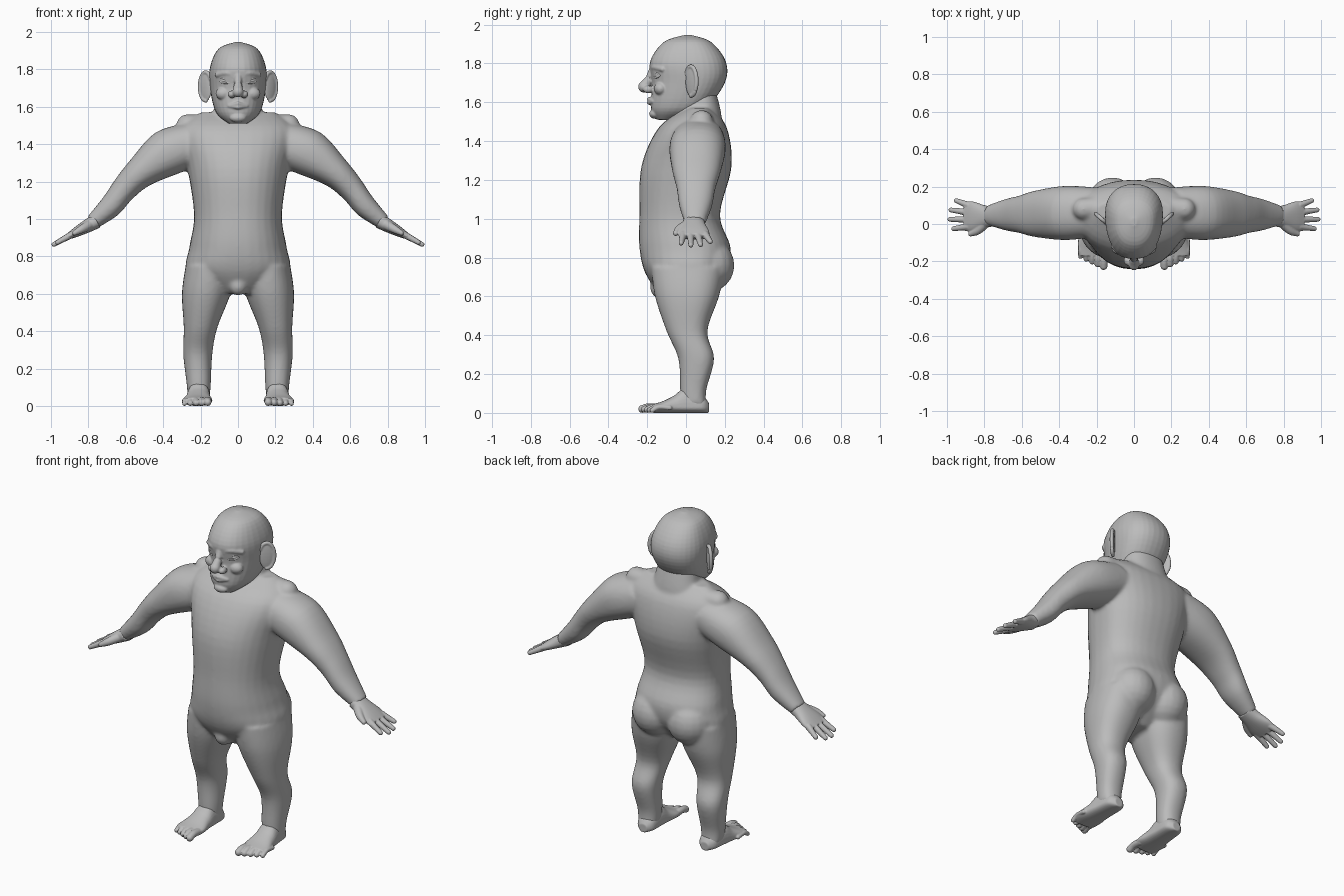
import bpy, bmesh, math
from mathutils import Matrix, Vector

if "Cube" in bpy.data.objects:
    bpy.data.objects.remove(bpy.data.objects["Cube"])

GREY = (.5, .5, .5, 1)
skin = bpy.data.materials.new("grey_skin")
skin.use_nodes = True
skin.diffuse_color = GREY
skin.node_tree.nodes["Principled BSDF"].inputs["Base Color"].default_value = GREY
X, Y, Z = Matrix.Identity(3)
SIDES = (-1, 1)


def spline(rows, steps=5):
    """Smoothly resample rows of numbers."""
    result = []
    last = len(rows) - 1
    for i in range(last):
        corners = list(zip(rows[max(i - 1, 0)], rows[i], rows[i + 1], rows[min(i + 2, last)]))
        for k in range(steps):
            t = k / steps
            result.append([b + t * ((c - a) + t * (2 * a - 5 * b + 4 * c - d
                           + t * (3 * b - a - 3 * c + d))) / 2 for a, b, c, d in corners])
    return result + [list(rows[last])]


def turns(count):
    """Cosine and sine of evenly spaced angles."""
    angles = [math.tau * k / count for k in range(count)]
    return [(math.cos(angle), math.sin(angle)) for angle in angles]


def bridge(bm, rings):
    """Join rings of points into a closed skin."""
    rings = [[bm.verts.new(point) for point in ring] for ring in rings]
    for lower, upper in zip(rings, rings[1:]):
        for k in range(len(lower)):
            bm.faces.new((lower[k - 1], lower[k], upper[k], upper[k - 1]))
    bm.faces.new(rings[0])
    bm.faces.new(rings[-1])


def squarish(value):
    return math.copysign(abs(value) ** .9, value)


def loft(bm, rows, u, v, side=1):
    """Rows: x, y, z, half width along u, depth towards -v, depth towards +v."""
    rings = []
    for x, y, z, half, low, high in spline(rows):
        ring = []
        for c, s in turns(32):
            depth = high if s > 0 else low
            point = Vector((x, y, z)) + u * half * squarish(c) + v * depth * squarish(s)
            point.x *= side
            ring.append(point)
        rings.append(ring)
    bridge(bm, rings)


def upright(bm, rows, side=1):
    """Rows: z, centre x, half width, front y, back y; widest a little behind the middle."""
    full = []
    for z, x, half, front, back in rows:
        middle = front + (back - front) * .6
        full.append((x, middle, z, half, middle - front, back - middle))
    loft(bm, full, X, Y, side)


def ball(bm, centre, size, turn=0):
    rotation = Matrix.Rotation(turn, 3, "Z")
    made = bmesh.ops.create_uvsphere(bm, u_segments=20, v_segments=12, radius=1)
    for vert in made["verts"]:
        scaled = Vector(a * b for a, b in zip(vert.co, size))
        vert.co = Vector(centre) + rotation @ scaled


def tube(bm, rows, side=1):
    """Round-ended tube; rows: x, y, z, radius."""
    path = [(Vector((x * side, y, z)), radius) for x, y, z, radius in spline(rows)]
    points = [point for point, radius in path]
    rings = []
    for i, (point, radius) in enumerate(path):
        along = (points[min(i + 1, len(points) - 1)] - points[max(i - 1, 0)]).normalized()
        u = along.cross(Z if abs(along.z) < .9 else Y).normalized()
        v = along.cross(u)
        rings.append([point + radius * (u * c + v * s) for c, s in turns(14)])
    bridge(bm, rings)
    for point, radius in (path[0], path[-1]):
        ball(bm, point, (radius, radius, radius))


def finish(name, bm, voxel=.004, smooth=2, mirror=False):
    """Fuse overlapping shells into one smooth part."""
    bmesh.ops.recalc_face_normals(bm, faces=bm.faces[:])
    mesh = bpy.data.meshes.new(name)
    bm.to_mesh(mesh)
    bm.free()
    mesh.materials.append(skin)
    part = bpy.data.objects.new(name, mesh)
    bpy.context.collection.objects.link(part)
    fuse = part.modifiers.new("fuse", "REMESH")
    fuse.mode = "VOXEL"
    fuse.voxel_size = voxel
    fuse.use_smooth_shade = True
    soften = part.modifiers.new("soften", "SMOOTH")
    soften.factor = .5
    soften.iterations = smooth
    if mirror:
        part.modifiers.new("mirror", "MIRROR").use_mirror_merge = False


# Torso and neck
bm = bmesh.new()
upright(bm, [(.6, 0, .1, -.13, .08), (.72, 0, .27, -.21, .2), (.85, 0, .26, -.24, .23),
             (1.02, 0, .235, -.24, .175), (1.27, 0, .27, -.23, .235),
             (1.47, 0, .31, -.14, .21), (1.57, 0, .2, 0, .13)])
upright(bm, [(1.44, 0, .2, -.12, .19), (1.55, 0, .14, -.07, .18), (1.67, 0, .11, -.03, .15)])
ball(bm, (0, -.135, .645), (.05, .05, .055))

# Shoulders, buttocks, arms and legs, fused with the torso
for side in SIDES:
    tube(bm, [(.08, .1, 1.5, .06), (.27, .08, 1.5, .06)], side)
    ball(bm, (.115 * side, .11, .76), (.135, .14, .14))
    arm = [(.2, 1.42, .13, .12), (.36, 1.36, .145, .13), (.52, 1.25, .125, .086),
           (.61, 1.16, .1, .07), (.68, 1.07, .085, .062), (.78, .98, .053, .04)]
    loft(bm, [(x, .07 - .03 * x, z, wide, thick, thick) for x, z, wide, thick in arm],
         Y, Vector((.63, 0, .78)), side)
    upright(bm, [(.75, .15, .13, -.18, .2), (.6, .17, .13, -.16, .17), (.42, .2, .09, -.1, .11),
                 (.28, .215, .078, -.04, .145), (.12, .21, .065, -.03, .105),
                 (.04, .21, .058, -.03, .105)], side)
finish("body", bm, voxel=.01, smooth=8)

# Head with chin and nose
bm = bmesh.new()
upright(bm, [(1.51, 0, .05, -.15, -.06), (1.57, 0, .118, -.18, .1), (1.7, 0, .15, -.175, .2),
             (1.81, 0, .15, -.185, .205), (1.91, 0, .104, -.115, .13), (1.946, 0, .015, -.01, .03)])
ball(bm, (0, -.16, 1.54), (.045, .03, .025))
tube(bm, [(0, -.17, 1.77, .02), (0, -.19, 1.72, .022), (0, -.217, 1.68, .03)])

# Nostrils, cheeks, brows and lips
for side in SIDES:
    ball(bm, (.034 * side, -.195, 1.666), (.021, .027, .02))
    ball(bm, (.075 * side, -.13, 1.67), (.045, .035, .035))
    tube(bm, [(.01, -.17, 1.77, .015), (.06, -.16, 1.78, .016), (.11, -.12, 1.77, .014)], side)
    for height, droop in ((1.617, .012), (1.597, -.006)):
        tube(bm, [(0, -.19, height, .011), (.05, -.17, height - droop, .006)], side)
finish("head", bm, voxel=.005, smooth=4)

# Eyes between arched lids
bm = bmesh.new()
ball(bm, (.063, -.14, 1.739), (.03, .022, .014))
for lift in SIDES:
    lid = []
    for k in range(5):
        c, s = math.cos(math.pi * k / 4), math.sin(math.pi * k / 4)
        lid.append((.063 - .034 * c, -.148 - .015 * c - .012 * s, 1.739 + lift * .013 * s, .005))
    tube(bm, lid)
finish("eyes", bm, voxel=.002, mirror=True)

# Ears: thin bowl with a raised rim, flaring backwards
bm = bmesh.new()
FLARE = .72
centre = Vector((.172, .026, 1.708))
ball(bm, centre, (.042, .011, .08), FLARE)
outward = Matrix.Rotation(FLARE, 3, "Z") @ X
rim = []
for k in range(9):
    angle = math.radians(150 - 30 * k)
    point = centre + outward * .043 * math.cos(angle) + Z * .076 * math.sin(angle)
    rim.append((*point, .011))
tube(bm, rim)
finish("ears", bm, smooth=3, mirror=True)


def on_hand(x, y):
    """Point on the sloping plane of the hand."""
    return x, y, .99 - .55 * (x - .755)


# Hands: palm, four fingers and a thumb
bm = bmesh.new()
palm = [(.755, .054, .04), (.8, .06, .036), (.86, .08, .027), (.905, .077, .017)]
loft(bm, [(*on_hand(x, .04), wide, thick, thick) for x, wide, thick in palm],
     Y, Vector((.47, 0, .88)))
for i in range(4):
    reach = .985 - .012 * (i - 1.7) ** 2
    tube(bm, [(*on_hand(.885, .1 - .038 * i), .019), (*on_hand(reach, .125 - .05 * i), .013)])
tube(bm, [(*on_hand(.79, .01), .028), (*on_hand(.835, -.035), .022), (*on_hand(.873, -.053), .014)])
finish("hands", bm, mirror=True)

# Feet: flat sole with a raised instep and five toes
bm = bmesh.new()
SOLE = .03
foot = [(.118, .025, .05), (.085, .054, .09), (0, .062, .13), (-.06, .068, .09),
        (-.12, .079, .06), (-.17, .07, .045)]
loft(bm, [(.21 - .05 * y, y, SOLE, half, SOLE, top - SOLE) for y, half, top in foot], X, Z)
for i in range(5):
    radius = .02 - .0018 * i
    x = .162 + .031 * i
    tip = .013 * i - .226
    tube(bm, [(x, tip + .09, .026, radius), (x, tip + .035, SOLE, radius), (x, tip, radius, radius)])
finish("feet", bm, mirror=True)
